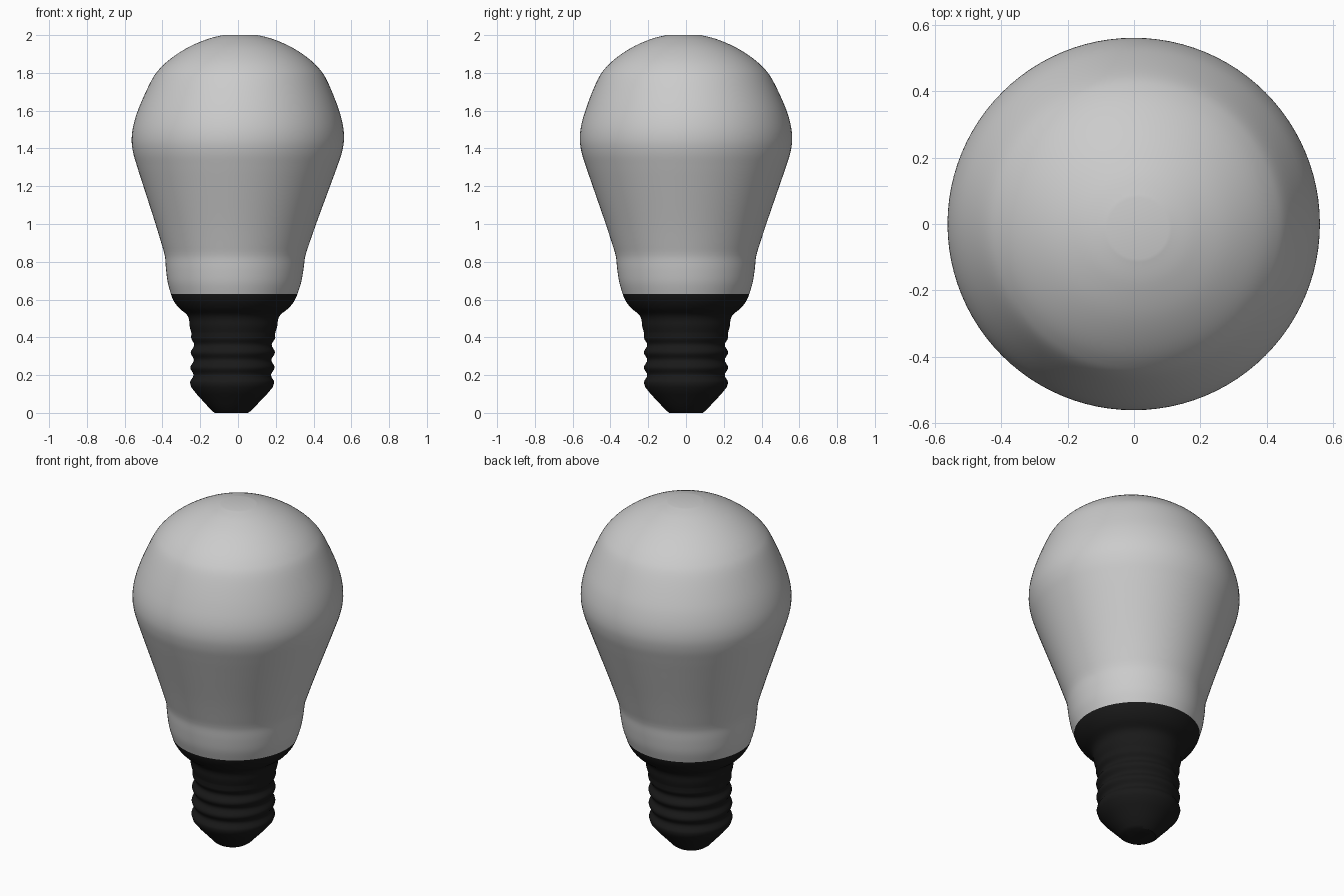
import bpy, bmesh, math

if "Cube" in bpy.data.objects:
    bpy.data.objects.remove(bpy.data.objects["Cube"])

SEGMENTS = 96


def axis(z):
    # the bulb's axis leans very slightly towards +x as it rises
    return -0.035 + 0.0235 * z, -0.013 * max(0, z - 1.6) / 0.4


def smooth_profile(pts, steps=4):
    # Catmull-Rom interpolation through (radius, z) points
    out = []
    for i in range(len(pts) - 1):
        p = [pts[max(i - 1, 0)], pts[i], pts[i + 1], pts[min(i + 2, len(pts) - 1)]]
        for s in range(steps):
            t = s / steps
            out.append(tuple(0.5 * (2 * b + (c - a) * t + (2 * a - 5 * b + 4 * c - d) * t * t
                             + (3 * b - a - 3 * c + d) * t ** 3) for a, b, c, d in zip(*p)))
    return out + [pts[-1]]


def lathe(name, profile, cap_bottom=False, cap_top=False, color=None):
    bm = bmesh.new()
    rings = []
    for r, z in profile:
        cx, cy = axis(z)
        rings.append([bm.verts.new((cx + r * math.cos(2 * math.pi * k / SEGMENTS),
                                    cy + r * math.sin(2 * math.pi * k / SEGMENTS), z))
                      for k in range(SEGMENTS)])
    for a, b in zip(rings, rings[1:]):
        for k in range(SEGMENTS):
            n = (k + 1) % SEGMENTS
            bm.faces.new((a[k], a[n], b[n], b[k]))
    if cap_bottom:
        bm.faces.new(rings[0][::-1])
    if cap_top:
        bm.faces.new(rings[-1])
    mesh = bpy.data.meshes.new(name)
    bm.to_mesh(mesh)
    bm.free()
    obj = bpy.data.objects.new(name, mesh)
    bpy.context.collection.objects.link(obj)
    if color:
        mat = bpy.data.materials.new(name + "_color")
        mat.diffuse_color = color
        mat.use_nodes = True
        mat.node_tree.nodes["Principled BSDF"].inputs["Base Color"].default_value = mat.diffuse_color
        mesh.materials.append(mat)
    bpy.ops.object.select_all(action='DESELECT')
    obj.select_set(True)
    bpy.context.view_layer.objects.active = obj
    bpy.ops.object.shade_smooth_by_angle(angle=math.radians(35))
    return obj


# Screw base: contact tip, threads, flared collar
tip = [(0.088, 0), (0.105, 0.012), (0.14, 0.05), (0.185, 0.098), (0.215, 0.135)]
threads = [(0.214 + 0.009 * math.cos(2 * math.pi * (z - 0.16) / 0.08), z)
           for z in (0.16 + 0.01 * i for i in range(25))]
collar = [(0.221, 0.42), (0.232, 0.46), (0.236, 0.495), (0.25, 0.522),
          (0.285, 0.55), (0.311, 0.58), (0.328, 0.61), (0.335, 0.63)]
lathe("screw_base", tip + threads + smooth_profile(collar, 3),
      cap_bottom=True, color=(0.01, 0.01, 0.01, 1))

# Glass bulb: short neck, tapered body, rounded head with a small flat top
neck = [(0.335, 0.63), (0.353, 0.69), (0.364, 0.76), (0.37, 0.82), (0.378, 0.855)]
body = [(0.378, 0.855), (0.425, 1.0), (0.494, 1.2), (0.53, 1.305), (0.553, 1.38),
        (0.562, 1.45), (0.553, 1.53), (0.522, 1.63), (0.462, 1.765), (0.415, 1.83),
        (0.35, 1.887), (0.265, 1.94), (0.17, 1.98), (0.092, 2.0)]
lathe("glass_bulb", smooth_profile(neck)[:-1] + smooth_profile(body, 5), cap_top=True)
